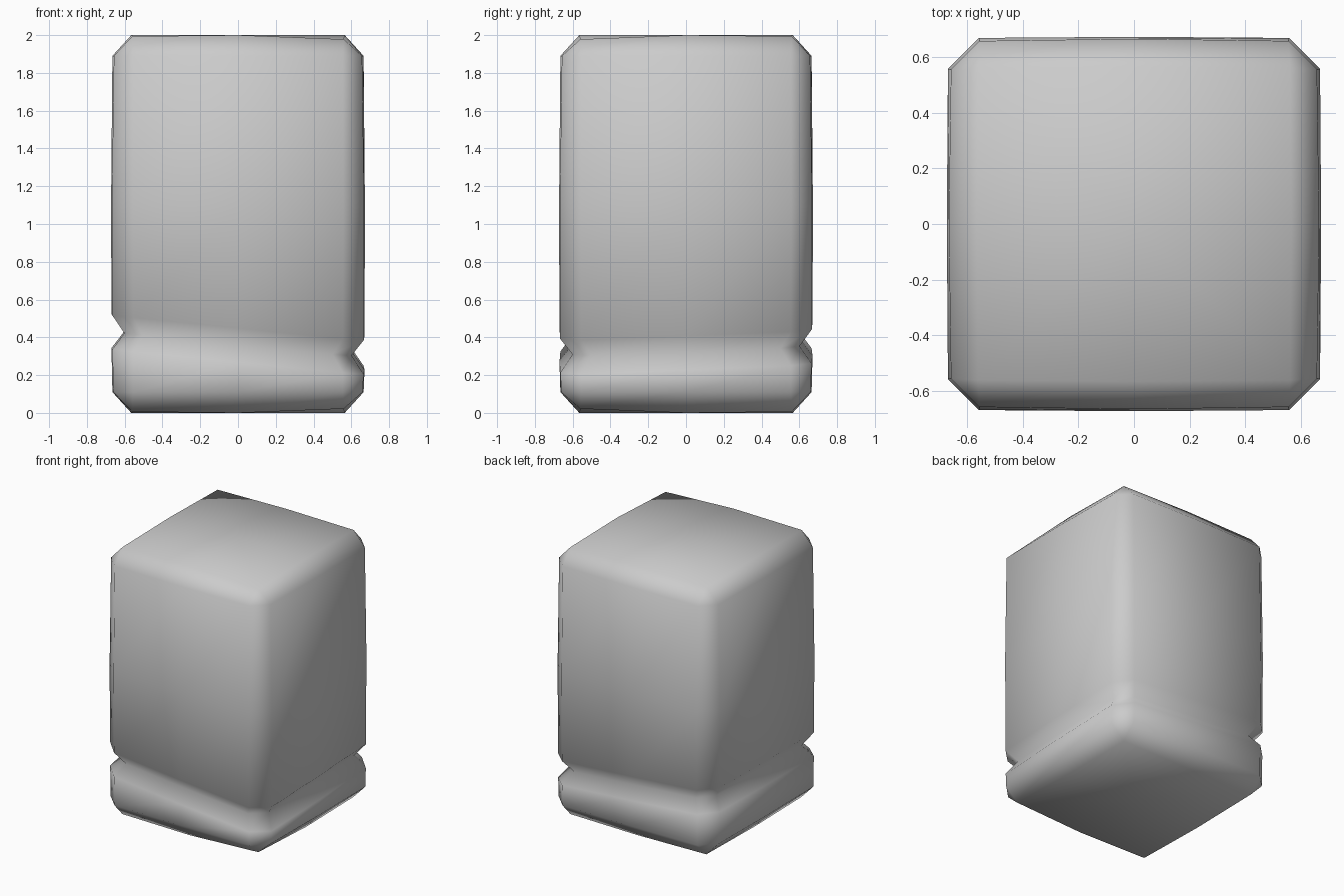
import bpy, bmesh

if "Cube" in bpy.data.objects:
    bpy.data.objects.remove(bpy.data.objects["Cube"])


# One horizontal ring: a chamfered square, 3 points per side, sides bowed out a little
def ring_points(half, corner, bow):
    side = [(half - bow, -corner), (half, 0.0), (half - bow, corner)]
    pts = []
    for _ in range(4):
        pts += side
        side = [(-y, x) for x, y in side]
    return pts


# Height of the tilted groove around the body
def groove_height(x, y):
    u, v = x / 0.6, y / 0.6
    return 0.375 - 0.052 * u + 0.015 * v + 0.008 * u * v


# (half width, corner reach, bow, height, follows groove)
rings = [
    (0.565, 0.56, 0.005, 0.0, False),
    (0.665, 0.555, 0.005, 0.11, False),
    (0.67, 0.555, 0.005, -0.09, True),
    (0.605, 0.50, 0.004, 0.0, True),
    (0.67, 0.555, 0.004, 0.09, True),
    (0.672, 0.557, 0.004, 1.1, False),
    (0.665, 0.555, 0.008, 1.89, False),
    (0.565, 0.56, 0.005, 2.0, False),
]

bm = bmesh.new()
loops = []
for i, (half, corner, bow, z, groove) in enumerate(rings):
    loop = []
    for x, y in ring_points(half, corner, bow):
        h = z + (groove_height(x, y) if groove else 0.0)
        # end faces drop slightly at the corners, most at the front right
        if i in (0, len(rings) - 1) and abs(x * y) > 0.1:
            drop = 0.022 if (x > 0 and y < 0) else 0.006
            h += drop if i == 0 else -drop
        loop.append(bm.verts.new((x, y, h)))
    loops.append(loop)

# Side walls
n = len(loops[0])
for a, b in zip(loops, loops[1:]):
    for k in range(n):
        m = (k + 1) % n
        bm.faces.new((a[k], a[m], b[m], b[k]))

# Domed end faces
for loop, z in ((loops[0], 0.0), (loops[-1], 2.0)):
    centre = bm.verts.new((0, 0, z))
    for k in range(n):
        bm.faces.new((loop[k], loop[(k + 1) % n], centre))

# Collapse the corner pairs of the end rings into single corners
bmesh.ops.remove_doubles(bm, verts=bm.verts, dist=0.02)
bmesh.ops.recalc_face_normals(bm, faces=bm.faces)
for f in bm.faces:
    f.smooth = True

mesh = bpy.data.meshes.new("grooved_block")
bm.to_mesh(mesh)
bm.free()
bpy.context.collection.objects.link(bpy.data.objects.new("grooved_block", mesh))
